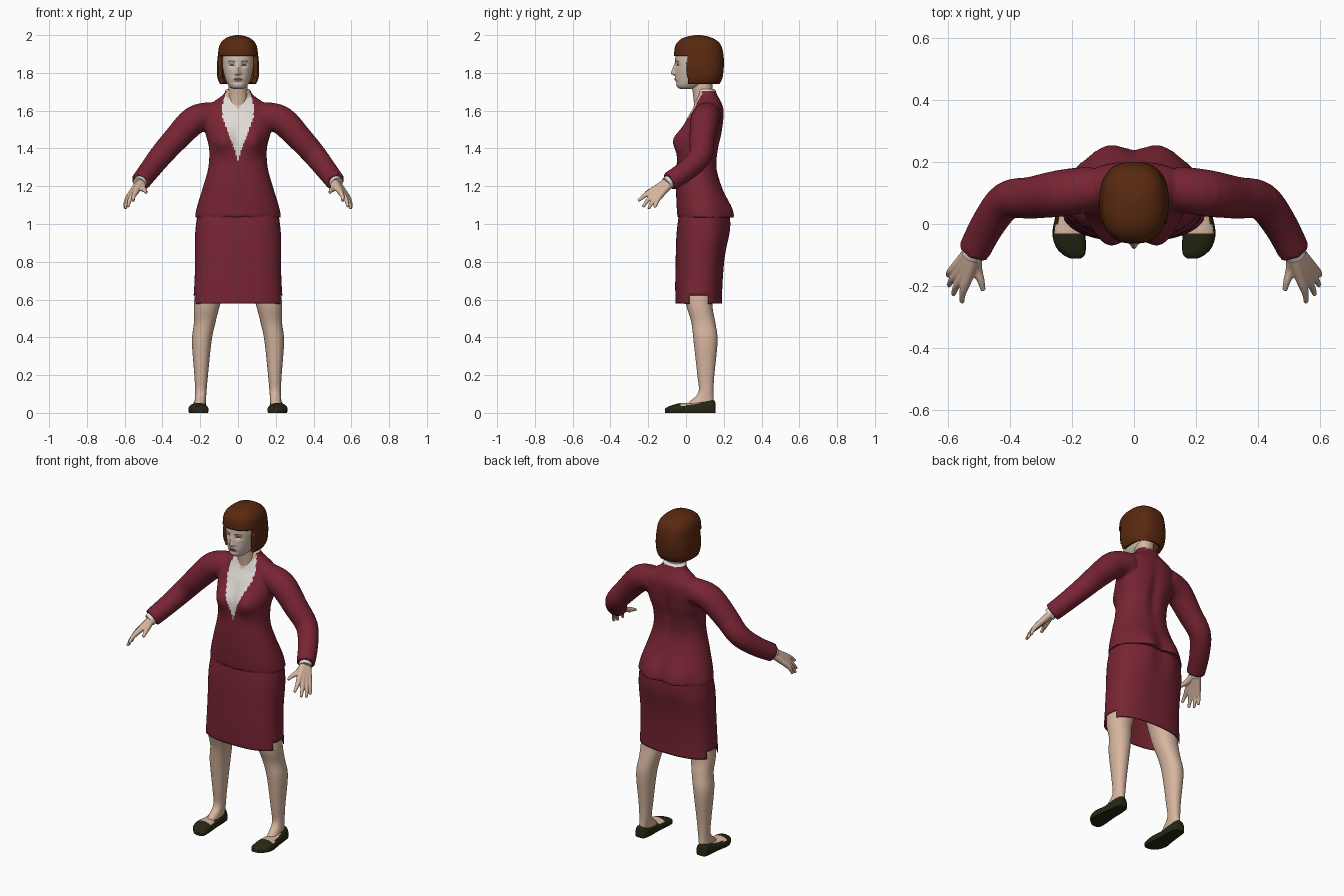
import bpy, bmesh, math
from mathutils import Vector

if "Cube" in bpy.data.objects:
    bpy.data.objects.remove(bpy.data.objects["Cube"])


def material(name, rgb):
    m = bpy.data.materials.new(name)
    m.diffuse_color = (*rgb, 1)
    m.use_nodes = True
    m.node_tree.nodes["Principled BSDF"].inputs["Base Color"].default_value = m.diffuse_color
    return m


MAROON = material("maroon cloth", (0.185, 0.018, 0.033))
SKIN = material("skin", (0.68, 0.47, 0.35))
FACE = material("pale face skin", (0.66, 0.53, 0.44))
WHITE = material("white shirt", (0.74, 0.70, 0.66))
HAIR = material("brown hair", (0.10, 0.022, 0.005))
SHOE = material("dark green leather", (0.02, 0.02, 0.007))
LIPS = material("lips", (0.16, 0.06, 0.05))
DARK = material("eye and brow", (0.10, 0.075, 0.06))


def gauss(d, w):
    return math.exp(-(d / w) ** 2)


def smooth_rows(rows, steps):
    """Catmull-Rom resampling of a table of rows."""
    out = []
    for i in range(len(rows) - 1):
        a, b, c, d = rows[max(i - 1, 0)], rows[i], rows[i + 1], rows[min(i + 2, len(rows) - 1)]
        for k in range(steps):
            t = k / steps
            out.append([0.5 * (2 * q + (r - p) * t + (2 * p - 5 * q + 4 * r - s) * t * t
                               + (3 * q - p - 3 * r + s) * t ** 3)
                        for p, q, r, s in zip(a, b, c, d)])
    return out + [list(rows[-1])]


def bridge(bm, rings, cap=True):
    loops = [[bm.verts.new(p) for p in ring] for ring in rings]
    n = len(loops[0])
    for a, b in zip(loops, loops[1:]):
        for i in range(n):
            bm.faces.new((a[i], a[(i + 1) % n], b[(i + 1) % n], b[i]))
    if cap:
        bm.faces.new(loops[0][::-1])
        bm.faces.new(loops[-1])


def column(bm, rows, n=48, steps=5, power=2.2, cap=True):
    """Upright loft; each row is z, centre x, half width, front y, back y."""
    rings = []
    for z, cx, hw, yf, yb in smooth_rows(rows, steps):
        ring = []
        for i in range(n):
            a = 2 * math.pi * i / n
            c, s = math.cos(a), math.sin(a)
            px = math.copysign(abs(c) ** (2 / power), c)
            py = math.copysign(abs(s) ** (2 / power), s)
            ring.append(Vector((cx + hw * px, (yf + yb) / 2 + (yb - yf) / 2 * py, z)))
        rings.append(ring)
    bridge(bm, rings, cap)


def tube(bm, rows, n=20, steps=4, side=1):
    """Round limb along a path; each row is x, y, z, radius."""
    pts = smooth_rows(rows, steps)
    rings = []
    for i, p in enumerate(pts):
        a, b = pts[max(i - 1, 0)], pts[min(i + 1, len(pts) - 1)]
        d = (Vector(b[:3]) - Vector(a[:3])).normalized()
        u = d.cross(Vector((0.3, 0.8, 0.5))).normalized()
        v = d.cross(u)
        ring = [Vector(p[:3]) + p[3] * (math.cos(t) * u + math.sin(t) * v)
                for t in (2 * math.pi * k / n for k in range(n))]
        rings.append([Vector((q.x * side, q.y, q.z)) for q in ring])
    bridge(bm, rings)


def finish(bm, name, mats, rule=None, voxel=None, mirror=False, thick=None):
    bmesh.ops.recalc_face_normals(bm, faces=bm.faces)
    me = bpy.data.meshes.new(name)
    bm.to_mesh(me)
    bm.free()
    ob = bpy.data.objects.new(name, me)
    bpy.context.collection.objects.link(ob)
    bpy.context.view_layer.objects.active = ob
    ob.select_set(True)
    if voxel:
        r = ob.modifiers.new("merge", 'REMESH')
        r.mode, r.voxel_size = 'VOXEL', voxel
        s = ob.modifiers.new("soften", 'SMOOTH')
        s.factor, s.iterations = 0.5, 3
        for m in ("merge", "soften"):
            bpy.ops.object.modifier_apply(modifier=m)
    ob.data.materials.clear()
    for m in mats:
        ob.data.materials.append(m)
    for p in ob.data.polygons:
        p.material_index = rule(p.center, p.normal) if rule else 0
    bpy.ops.object.shade_smooth_by_angle(angle=math.radians(45))
    if thick:
        t = ob.modifiers.new("thickness", 'SOLIDIFY')
        t.thickness, t.offset = thick, -1
    if mirror:
        ob.modifiers.new("mirror", 'MIRROR')
    ob.select_set(False)
    return ob


# Jacket: torso and sleeves merged, with a deep neckline
bm = bmesh.new()
column(bm, [(1.035, 0, .229, -.045, .235), (1.10, 0, .215, -.05, .222), (1.20, 0, .184, -.053, .188),
            (1.30, 0, .157, -.05, .165), (1.40, 0, .153, -.042, .175), (1.47, 0, .170, -.025, .19),
            (1.55, 0, .185, .002, .20), (1.61, 0, .170, .035, .20), (1.65, 0, .125, .05, .185),
            (1.685, 0, .078, .06, .165), (1.715, 0, .064, .055, .155)], n=80, steps=6)
for v in bm.verts:
    x, y, z = v.co
    if y < 0.06:
        v.co.y -= 0.048 * gauss(abs(x) - .085, .06) * gauss(z - 1.445, .065)
    elif y > 0.1:
        v.co.y += 0.028 * gauss(abs(x) - .085, .065) * gauss(z - 1.05, .10)
        v.co.y -= 0.015 * gauss(x, .03) * gauss(z - 1.42, .15)
for s in (1, -1):
    tube(bm, [(.13, .115, 1.575, .072), (.23, .10, 1.55, .076), (.33, .085, 1.45, .068),
              (.41, .075, 1.36, .062), (.47, .0, 1.283, .056), (.516, -.088, 1.224, .052)], side=s)


def neckline(c, n):
    if c.z > 1.702:
        return 1
    if c.y > 0.085 or c.z < 1.34:
        return 0
    x = abs(c.x)
    if c.z > 1.61 and x < (c.z - 1.61) * 0.95:
        return 2
    w = min((c.z - 1.34) * 0.36, 0.082) if c.z < 1.63 else 0.082 - (c.z - 1.63) * 0.25
    return 1 if x < w else 0


finish(bm, "jacket", [MAROON, WHITE, SKIN], neckline, voxel=0.009)

# Skirt with side slits
bm = bmesh.new()
column(bm, [(.578, 0, .238, -.056, .19), (.68, 0, .231, -.057, .193), (.80, 0, .227, -.055, .202),
            (.95, 0, .227, -.05, .222), (1.07, 0, .212, -.035, .222)], n=72, steps=6, power=2.5, cap=False)
slit = [f for f in bm.faces if f.calc_center_median().z < .63
        and .015 < f.calc_center_median().y < .115 and abs(f.calc_center_median().x) > .15]
bmesh.ops.delete(bm, geom=slit, context='FACES')
for v in bm.verts:
    if v.co.y > .1:
        v.co.y += .015 * gauss(abs(v.co.x) - .08, .06) * gauss(v.co.z - 1.0, .1)
finish(bm, "skirt", [MAROON], thick=0.006)

# Legs
bm = bmesh.new()
column(bm, [(.03, .203, .032, -.01, .145), (.06, .20, .030, .02, .147), (.11, .197, .030, .066, .145),
            (.20, .195, .036, .06, .15), (.38, .192, .052, .04, .167), (.48, .176, .057, .028, .155),
            (.58, .163, .070, .0, .14), (.75, .13, .085, -.02, .16)], n=32)
finish(bm, "legs", [SKIN], mirror=True)

# Shoes: rounded flat-soled sections from heel to toe
bm = bmesh.new()
rings = []
for y, cx, hw, h in smooth_rows([(.156, .205, .015, .05), (.145, .205, .033, .068), (.09, .205, .041, .066),
                                 (.03, .208, .045, .052), (-.03, .21, .053, .052), (-.075, .203, .048, .04),
                                 (-.10, .193, .034, .03), (-.112, .188, .015, .02)], 4):
    ring = [(cx - hw * .92, y, 0), (cx + hw * .92, y, 0)]
    for k in range(13):
        a = math.pi * k / 12
        ring.append((cx + hw * math.cos(a), y, .012 + (h - .012) * math.sin(a) ** .7))
    rings.append(ring)
bridge(bm, rings)
finish(bm, "shoes", [SHOE, SKIN], mirror=True,
       rule=lambda c, n: 1 if n.z > .75 and c.z > .03 and -.035 < c.y < .07 else 0)

# Hands: four fingers fanned from the wrist, plus thumb
bm = bmesh.new()
tips = [(.555, -.252, 1.122), (.583, -.228, 1.09), (.597, -.198, 1.08), (.60, -.166, 1.087)]
for i, tip in enumerate(tips):
    f = i / 3
    wrist = (.507 + .012 * f, -.092 + .016 * f, 1.228 - .006 * f, .022)
    knuckle = (.54 + .036 * f, -.185 + .045 * f, 1.172 - .026 * f)
    bend = [a * .45 + b * .55 + (.004 if j != 1 else 0) for j, (a, b) in enumerate(zip(knuckle, tip))]
    tube(bm, [wrist, (*knuckle, .0165), (*bend, .0115), (*tip, .008)], n=12)
tube(bm, [(.51, -.095, 1.222, .02), (.505, -.145, 1.19, .017), (.493, -.185, 1.178, .012),
          (.486, -.215, 1.165, .008)], n=12)
finish(bm, "hands", [SKIN], voxel=0.004, mirror=True)

# Shirt cuffs peeking out of the sleeves
bm = bmesh.new()
tube(bm, [(.505, -.067, 1.238, .036), (.523, -.103, 1.214, .035)], n=20, steps=1)
finish(bm, "shirt_cuffs", [WHITE], mirror=True)

# Neck
bm = bmesh.new()
column(bm, [(1.60, 0, .055, .045, .15), (1.68, 0, .052, .038, .145), (1.73, 0, .05, .03, .14),
            (1.80, 0, .05, .02, .14)], n=32)
finish(bm, "neck", [SKIN])

# Head with sculpted nose, brow, eye sockets and lips
bm = bmesh.new()
column(bm, [(1.715, 0, .025, -.03, .03), (1.724, 0, .042, -.046, .07), (1.745, 0, .058, -.053, .11),
            (1.78, 0, .071, -.056, .14), (1.82, 0, .080, -.057, .16), (1.86, 0, .085, -.058, .17),
            (1.90, 0, .085, -.053, .17), (1.94, 0, .075, -.035, .155), (1.97, 0, .05, .0, .12)],
       n=128, steps=9)
for v in bm.verts:
    x, y, z = v.co
    if y < 0:
        nose = gauss(x, .011 + .004 * gauss(z - 1.797, .012))
        slope = max(0, min(1, (1.855 - z) / .055)) * max(0, min(1, (z - 1.783) / .012))
        v.co.y -= .024 * nose * slope
        v.co.y += .010 * gauss(abs(x) - .033, .018) * gauss(z - 1.842, .012)
        v.co.y -= .006 * gauss(x, .024) * gauss(z - 1.767, .010)
        v.co.y += .004 * gauss(x, .03) * gauss(z - 1.750, .006)


def features(c, n):
    x = abs(c.x)
    if c.y > -.005:
        return 0
    if (x / .026) ** 2 + ((c.z - 1.767) / .008) ** 2 < 1:
        return 1
    if ((x - .034) / .014) ** 2 + ((c.z - 1.841) / .0045) ** 2 < 1:
        return 2
    return 2 if .017 < x < .052 and abs(c.z - 1.861 + (x - .035) ** 2 * 6) < .0024 else 0


finish(bm, "head", [FACE, LIPS, DARK], features)

# Bobbed hair with a straight fringe, opened around the face
bm = bmesh.new()
column(bm, [(1.742, 0, .096, -.05, .178), (1.775, 0, .109, -.055, .193), (1.83, 0, .112, -.06, .20),
            (1.89, 0, .107, -.063, .199), (1.94, 0, .100, -.058, .188), (1.97, 0, .082, -.038, .165),
            (1.99, 0, .052, -.002, .125), (2.0, 0, .012, .05, .08)], n=96, steps=7, power=2.5, cap=False)
top = [e for e in bm.edges if e.is_boundary and e.verts[0].co.z > 1.95]
bmesh.ops.holes_fill(bm, edges=top, sides=0)
opening = [f for f in bm.faces if f.calc_center_median().z < 1.892
           and f.calc_center_median().y < .005 + .12 * max(0, 1.80 - f.calc_center_median().z)]
bmesh.ops.delete(bm, geom=opening, context='FACES')
finish(bm, "hair", [HAIR], thick=0.022)
